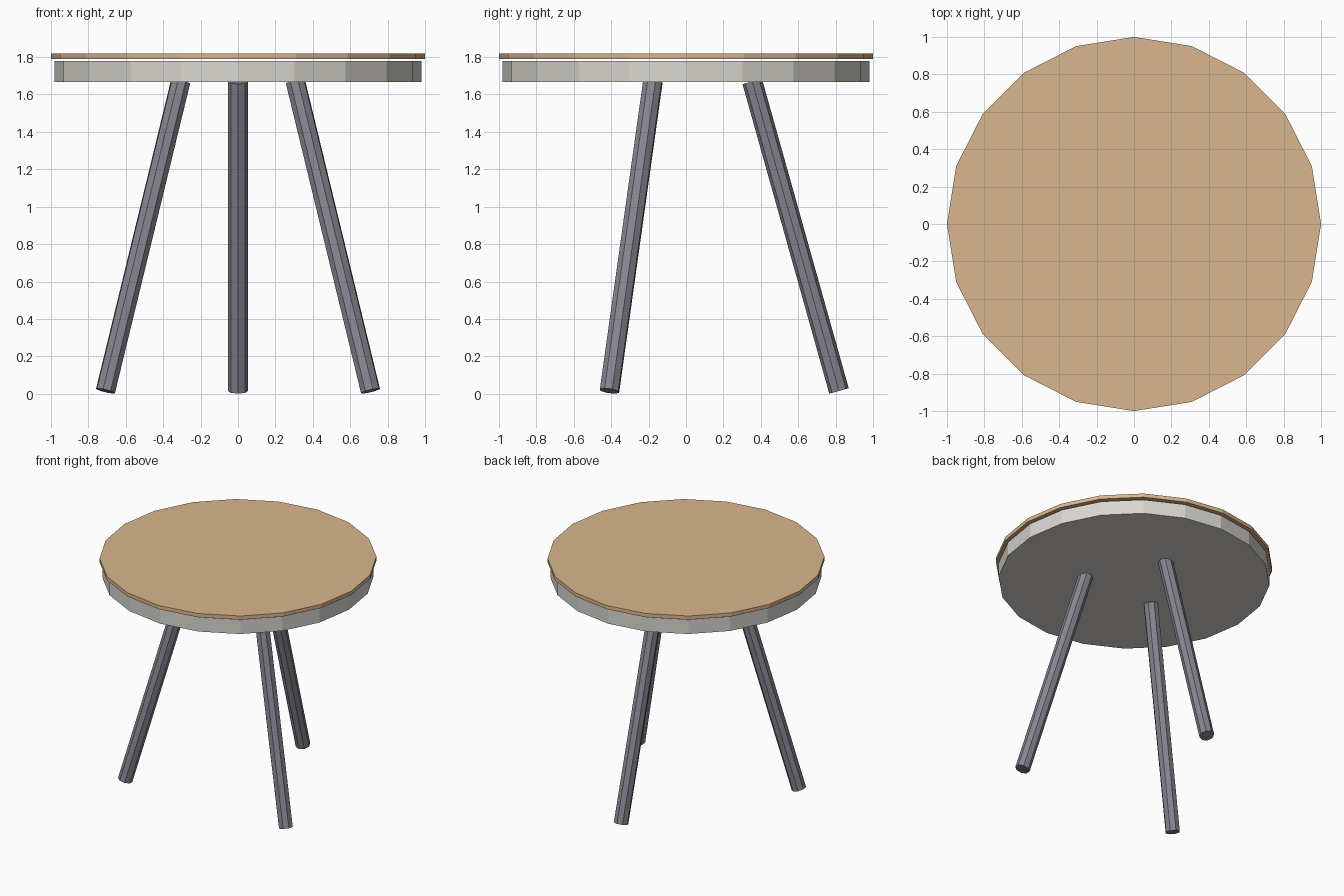
import bpy, math
from mathutils import Vector, Quaternion

if "Cube" in bpy.data.objects:
    bpy.data.objects.remove(bpy.data.objects["Cube"])


def material(name, color):
    m = bpy.data.materials.new(name)
    m.diffuse_color = (*color, 1)
    m.use_nodes = True
    m.node_tree.nodes["Principled BSDF"].inputs["Base Color"].default_value = m.diffuse_color
    return m


def disc(name, radius, z0, z1, mat):
    # 20-sided slab with a corner on the x axis
    bpy.ops.mesh.primitive_cylinder_add(vertices=20, radius=radius, depth=z1 - z0,
                                        location=(0, 0, (z0 + z1) / 2))
    ob = bpy.context.object
    ob.name = name
    ob.data.materials.append(mat)
    return ob


def leg(name, angle, mat):
    # splayed octagonal rod, square-cut at both ends
    out = Vector((math.cos(angle), math.sin(angle), 0))
    foot = out * 0.818 + Vector((0, 0, 0.015))
    head = out * 0.354 + Vector((0, 0, 1.67))
    axis = head - foot
    tilt = math.atan2(0.818 - 0.354, axis.z)
    bpy.ops.mesh.primitive_cylinder_add(vertices=8, radius=0.054, depth=axis.length)
    ob = bpy.context.object
    ob.name = name
    ob.location = (foot + head) / 2
    ob.rotation_mode = 'QUATERNION'
    ob.rotation_quaternion = (Quaternion((0, 0, 1), angle)
                              @ Quaternion((0, 1, 0), -tilt))
    ob.data.materials.append(mat)
    return ob


wood = material("wood", (0.70, 0.47, 0.27))
pale = material("pale_grey", (0.70, 0.68, 0.63))
metal = material("dark_grey", (0.24, 0.24, 0.28))

# Thin wooden top over a slightly smaller drum, with a small gap between
disc("table_top", 1.0, 1.79, 1.82, wood)
disc("drum", 0.98, 1.667, 1.78, pale)

# Three legs
for name, deg in (("back_leg", 90), ("left_leg", 210), ("right_leg", 330)):
    leg(name, math.radians(deg), metal)
